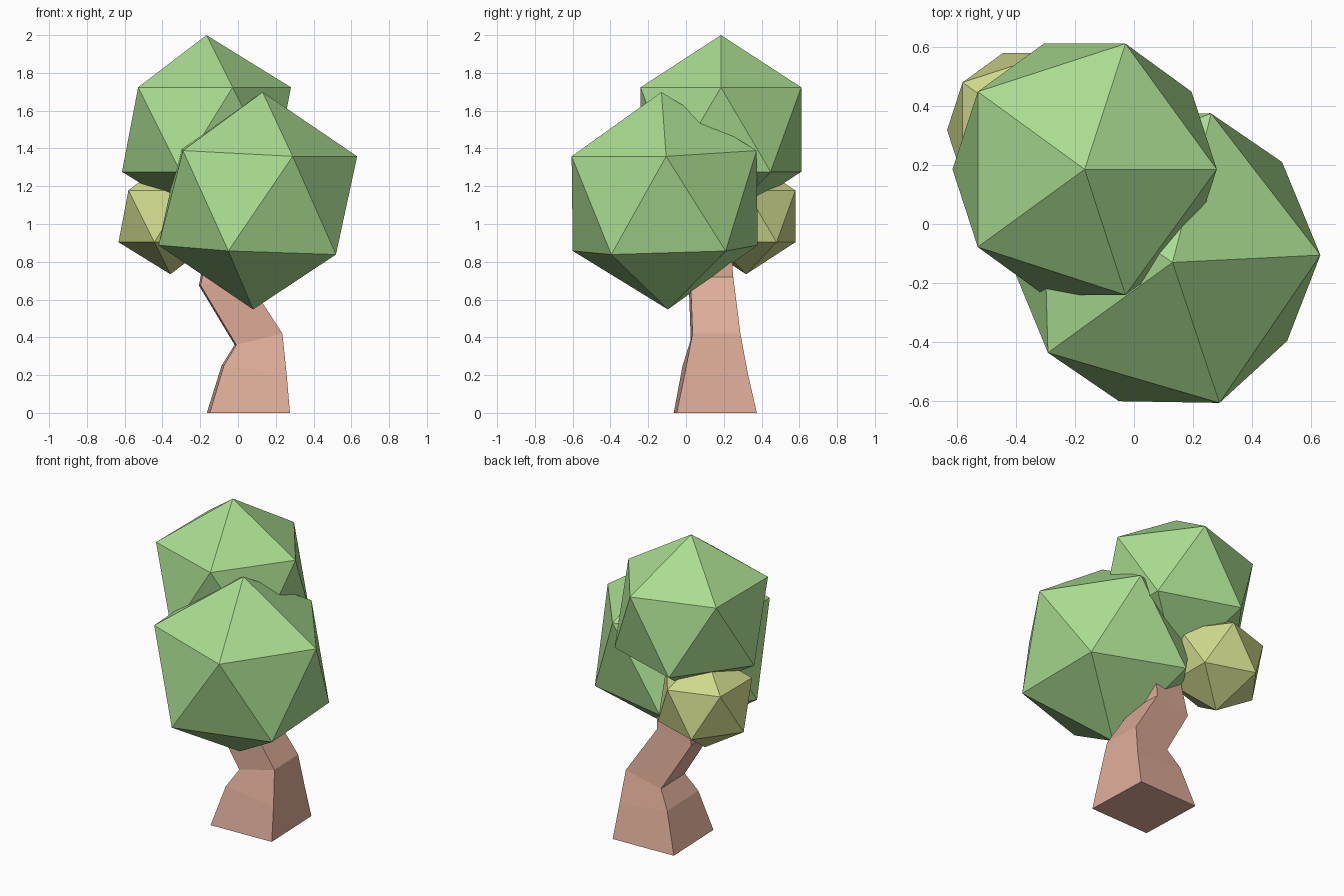
import bpy, bmesh

if "Cube" in bpy.data.objects:
    bpy.data.objects.remove(bpy.data.objects["Cube"])


def material(name, rgb):
    m = bpy.data.materials.new(name)
    m.diffuse_color = (*rgb, 1)
    m.use_nodes = True
    m.node_tree.nodes["Principled BSDF"].inputs["Base Color"].default_value = m.diffuse_color
    return m


green = material("leaf_green", (0.40, 0.72, 0.28))
yellow = material("leaf_yellow", (0.62, 0.68, 0.26))
bark = material("bark", (0.74, 0.42, 0.32))


# Foliage: low-poly icosahedra
def foliage(name, radius, loc, mat, rot=(0, 0, 0)):
    bpy.ops.mesh.primitive_ico_sphere_add(subdivisions=1, radius=radius,
                                          location=loc, rotation=rot)
    ob = bpy.context.object
    ob.name = name
    ob.data.materials.append(mat)


foliage("top_foliage", 0.5, (-0.167, 0.185, 1.5), green)
foliage("front_foliage", 0.576, (0.105, -0.113, 1.123), green, (0.031, 0.043, 0.03))
foliage("small_foliage", 0.307, (-0.358, 0.318, 1.041), yellow)

# Trunk: bent four-sided loft, each ring = left x, left z, right x, right z, front y, back y
rings = [
    (-0.165, 0.0, 0.275, 0.0, -0.065, 0.375),
    (-0.087, 0.25, 0.257, 0.21, -0.018, 0.327),
    (-0.018, 0.36, 0.235, 0.42, 0.026, 0.288),
    (-0.207, 0.675, 0.04, 0.72, 0.015, 0.25),
    (-0.14, 1.0, 0.05, 1.0, 0.04, 0.23),
]
bm = bmesh.new()
loops = []
for xl, zl, xr, zr, yf, yb in rings:
    s = 0.035 * (xr - xl)  # slight twist of the square section
    corners = [(xl + s, yf, zl), (xr, yf + s, zr), (xr - s, yb, zr), (xl, yb - s, zl)]
    loops.append([bm.verts.new(c) for c in corners])
for a, b in zip(loops, loops[1:]):
    for i in range(4):
        j = (i + 1) % 4
        bm.faces.new((a[i], a[j], b[j], b[i]))
bm.faces.new(loops[0][::-1])
bm.faces.new(loops[-1])
bmesh.ops.recalc_face_normals(bm, faces=bm.faces)
mesh = bpy.data.meshes.new("trunk")
bm.to_mesh(mesh)
bm.free()
mesh.materials.append(bark)
bpy.context.collection.objects.link(bpy.data.objects.new("trunk", mesh))
